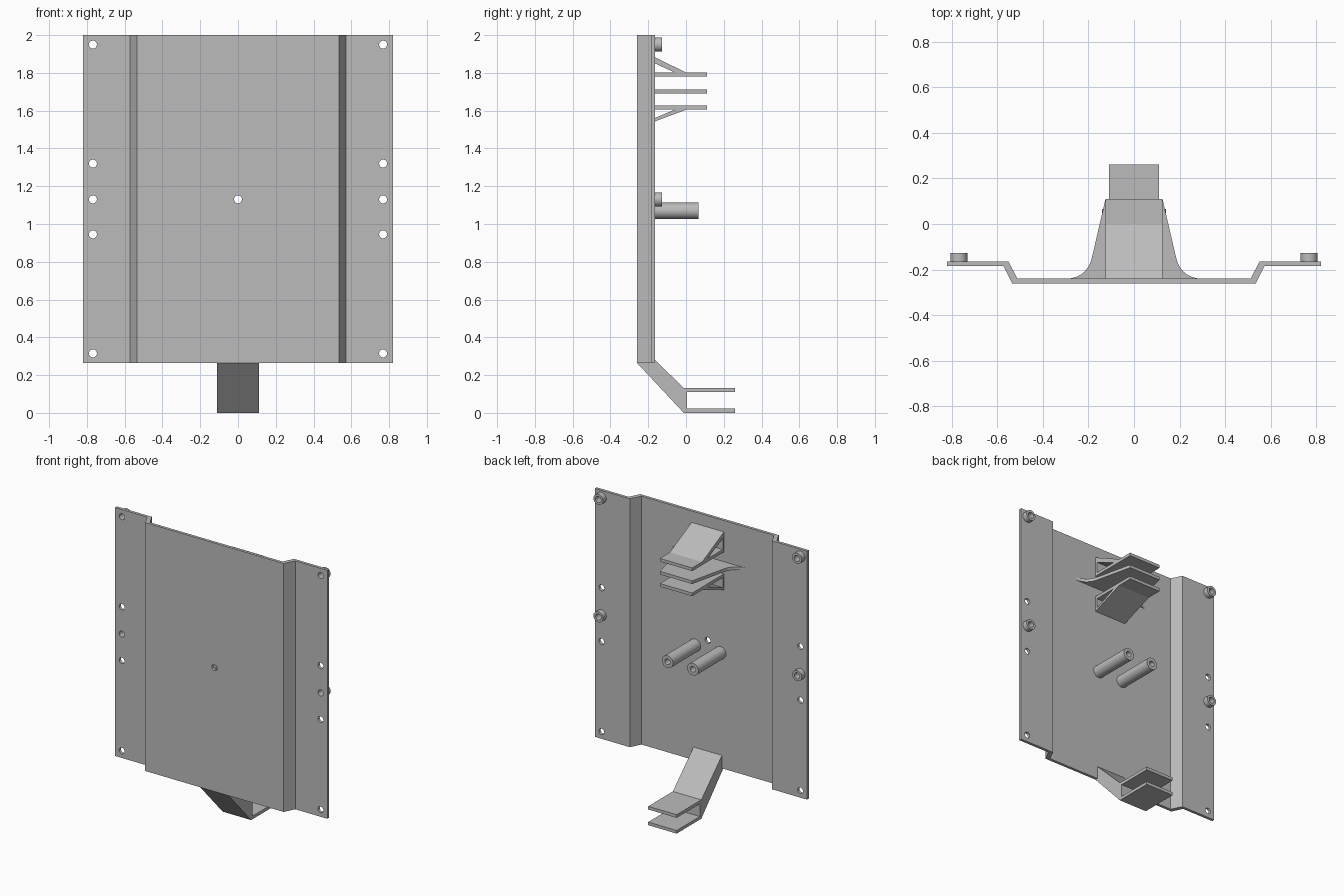
import bpy, bmesh, math
from mathutils import Matrix, Vector

cube = bpy.data.objects.get("Cube")
if cube:
    bpy.data.objects.remove(cube, do_unlink=True)

grey = bpy.data.materials.new("plain grey")
grey.use_nodes = True
grey.diffuse_color = (0.5, 0.5, 0.5, 1)
grey.node_tree.nodes["Principled BSDF"].inputs["Base Color"].default_value = (0.5, 0.5, 0.5, 1)


def finish(name, bm, smooth=False):
    bmesh.ops.recalc_face_normals(bm, faces=bm.faces[:])
    mesh = bpy.data.meshes.new(name)
    bm.to_mesh(mesh)
    bm.free()
    mesh.materials.append(grey)
    obj = bpy.data.objects.new(name, mesh)
    bpy.context.collection.objects.link(obj)
    bpy.ops.object.select_all(action="DESELECT")
    obj.select_set(True)
    bpy.context.view_layer.objects.active = obj
    if smooth:
        bpy.ops.object.shade_smooth_by_angle(angle=math.radians(35))
    return obj


def extrude(name, points, place, depth, smooth=False):
    """Closed profile, placed in space by a function, pushed along a vector."""
    bm = bmesh.new()
    face = bm.faces.new([bm.verts.new(place(a, b)) for a, b in points])
    made = bmesh.ops.extrude_face_region(bm, geom=[face])["geom"]
    verts = [v for v in made if isinstance(v, bmesh.types.BMVert)]
    bmesh.ops.translate(bm, verts=verts, vec=Vector(depth))
    return finish(name, bm, smooth)


def side_profile(name, points, half):
    return extrude(name, points, lambda y, z: (-half, y, z), (2 * half, 0, 0))


def tube(name, x, z, y0, y1, outer, inner):
    """Hollow round post along y."""
    bm = bmesh.new()
    prof = [(outer, y0), (outer, y1), (inner, y1), (inner, y0)]
    verts = [bm.verts.new((x + r, y, z)) for r, y in prof]
    edges = [bm.edges.new((verts[i], verts[(i + 1) % 4])) for i in range(4)]
    bmesh.ops.spin(bm, geom=verts + edges, cent=(x, 0, z), axis=(0, 1, 0),
                   angle=math.tau, steps=32, use_merge=True)
    bmesh.ops.remove_doubles(bm, verts=bm.verts[:], dist=1e-5)
    return finish(name, bm, True)


# Folded back plate: raised centre panel between two side flanges
half_plate = [(0.82, -0.165), (0.55, -0.165), (0.512, -0.24)]
half_front = [(0.535, -0.26), (0.572, -0.185), (0.82, -0.185)]
loop = (half_plate + [(-x, y) for x, y in reversed(half_plate)]
        + [(-x, y) for x, y in reversed(half_front)] + half_front)
plate = extrude("folded_plate", loop, lambda x, y: (x, y, 0.265), (0, 0, 1.735))

# Drilled holes
hole_x, hole_r = 0.768, 0.021
holes = [(s * hole_x, z) for s in (-1, 1) for z in (1.95, 1.32, 1.13, 0.945, 0.315)]
bm = bmesh.new()
for x, z in holes + [(0, 1.13)]:
    spot = Matrix.Translation((x, -0.2, z)) @ Matrix.Rotation(math.pi / 2, 4, "X")
    bmesh.ops.create_cone(bm, cap_ends=True, segments=32, radius1=hole_r,
                          radius2=hole_r, depth=0.3, matrix=spot)
cutter = finish("hole_cutter", bm)
cutter.hide_render = True
cut = plate.modifiers.new("holes", "BOOLEAN")
cut.operation, cut.solver, cut.object = "DIFFERENCE", "EXACT", cutter
bpy.context.view_layer.objects.active = plate
bpy.ops.object.modifier_apply(modifier="holes")
bpy.data.objects.remove(cutter, do_unlink=True)

# Flange bosses and the two long standoffs
for side, s in (("left", 1), ("right", -1)):
    for level, z in (("upper", 1.95), ("middle", 1.13)):
        tube(f"{side}_{level}_boss", s * hole_x, z, -0.165, -0.128, 0.037, hole_r)
    tube(f"{side}_standoff", s * 0.098, 1.07, -0.24, 0.065, 0.043, 0.02)

# Upper and lower shelves, each with a sloping brace and a backing strip
wide = 0.125
for name, z, out, tip, thick in (("upper", 1.78, 1, 1.92, 0.035),
                                 ("lower", 1.605, -1, 1.515, 0.015)):
    top, bottom = z + 0.022, z
    side_profile(name + "_shelf", [(-0.24, bottom), (0.11, bottom), (0.11, top), (-0.24, top)], wide)
    face = top if out > 0 else bottom
    side_profile(name + "_brace", [(-0.24, tip), (0, face), (-0.06, face),
                                   (-0.24, tip - out * thick)], wide)
    side_profile(name + "_backing", [(-0.24, face), (-0.228, face),
                                     (-0.228, tip - out * 0.01), (-0.24, tip - out * 0.01)], wide)

# Middle shelf flares out in a curve towards the plate
a, b, c = Vector((0.183, -0.14)), Vector((0.203, -0.235)), Vector((0.295, -0.24))
flare = [(0.125, 0.11)]
for i in range(11):
    t = i / 10
    flare.append(tuple(a * (1 - t) ** 2 + b * 2 * t * (1 - t) + c * t * t))
outline = flare + [(-x, y) for x, y in reversed(flare)]
extrude("middle_shelf", outline, lambda x, y: (x, y, 1.69), (0, 0, 0.022), True)

# Bottom arm with a two-pronged fork
side_profile("bottom_fork_arm", [
    (-0.24, 0.265), (-0.26, 0.265), (-0.012, 0), (0.26, 0), (0.26, 0.022),
    (0.005, 0.022), (0.005, 0.11), (0.26, 0.11), (0.26, 0.132),
    (-0.012, 0.132), (-0.24, 0.355)], 0.11)
